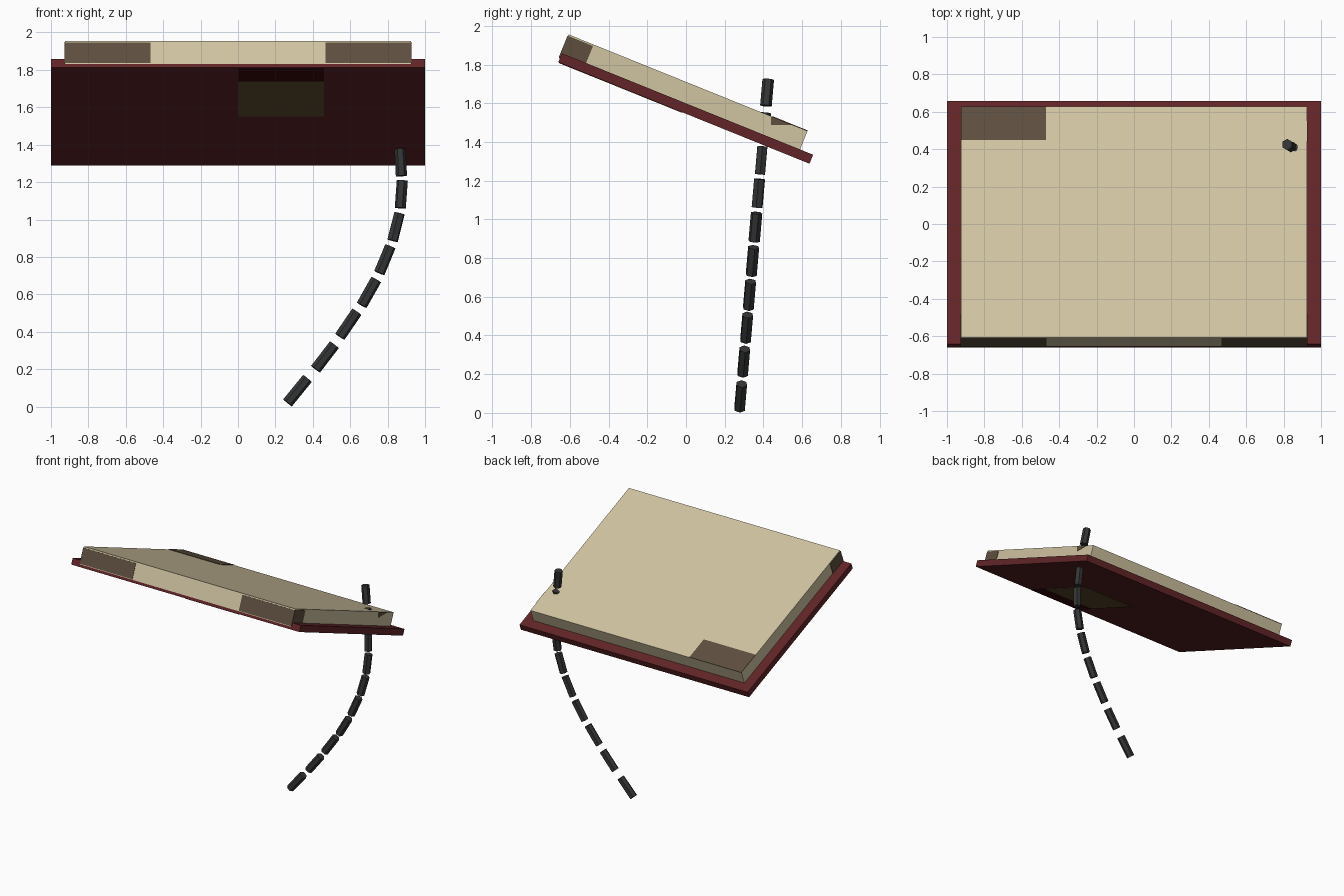
import bpy, bmesh, math
from mathutils import Matrix, Vector

if "Cube" in bpy.data.objects:
    bpy.data.objects.remove(bpy.data.objects["Cube"])


def material(name, hexcode):
    def lin(c):
        return c / 12.92 if c <= 0.04045 else ((c + 0.055) / 1.055) ** 2.4
    m = bpy.data.materials.new(name)
    m.diffuse_color = [lin(int(hexcode[i:i + 2], 16) / 255) for i in (0, 2, 4)] + [1]
    m.use_nodes = True
    m.node_tree.nodes["Principled BSDF"].inputs["Base Color"].default_value = m.diffuse_color
    return m


CREAM = material("cream paper", "D0C3A1")
MAROON = material("maroon cover", "622527")
DARK = material("dark maroon", "3A080C")
BROWN = material("brown patch", "5E4F3F")
OLIVE = material("olive brown", "63502F")
BLACK = material("charcoal", "343536")

# Tilted frame: x across, y down the slope, z away from the cover
TILT = Matrix.Translation((0, -0.66, 1.812)) @ Matrix.Rotation(math.radians(-22), 4, 'X')


def finish(name, bm, mat):
    bmesh.ops.recalc_face_normals(bm, faces=bm.faces)
    me = bpy.data.meshes.new(name)
    bm.to_mesh(me)
    bm.free()
    me.materials.append(mat)
    ob = bpy.data.objects.new(name, me)
    bpy.context.collection.objects.link(ob)
    return ob


def slab(name, x, u, n, mat):
    bm = bmesh.new()
    bmesh.ops.create_cube(bm, size=1)
    for v in bm.verts:
        v.co = TILT @ Vector([r[0] if c < 0 else r[1] for r, c in zip((x, u, n), v.co)])
    return finish(name, bm, mat)


# Cover board and page block
slab("cover", (-1, 1), (0, 1.40), (0, 0.05), MAROON)
W, U0, U1, TOP = 0.925, -0.004, 1.327, 0.153
slab("pages", (-W, W), (U0, U1), (0.02, TOP), CREAM)

# Stained corners on the front edge and the sides of the pages
E = 0.003
for s, side in ((-1, "left"), (1, "right")):
    slab("front_stain_" + side, sorted((s * 0.467, s * (W + E))),
         (U0 - E, U0 + E), (0.024, 0.143), BROWN)
    slab("side_stain_" + side, sorted((s * (W - E), s * (W + E))),
         (U0, 0.135), (0.024, 0.145), BROWN)

# Stain on the top page, back left corner
slab("top_stain", (-W, -0.47), (1.133, U1), (TOP - E, TOP + E), BROWN)

# Small wedge-shaped stain on the right page edge
bm = bmesh.new()
tri = ((1.125, TOP), (1.245, TOP), (1.14, 0.112))
face = bm.faces.new([bm.verts.new(TILT @ Vector((W + E, u, n))) for u, n in tri])
ext = bmesh.ops.extrude_face_region(bm, geom=[face])
for v in ext["geom"]:
    if isinstance(v, bmesh.types.BMVert):
        v.co.x -= 2 * E
finish("edge_wedge_stain", bm, BROWN)

# Painted panels below the cover
slab("underside_dark_panel", (0, 0.46), (0.005, 0.187), (-E, E), DARK)
slab("underside_olive_panel", (0, 0.46), (0.187, 0.69), (-E, E), OLIVE)

# Dashed ribbon of short hexagonal rods
path = [Vector((x, 0.275 + 0.087 * z, z)) for x, z in (
    (0.318, 0.085), (0.465, 0.265), (0.59, 0.44), (0.70, 0.61), (0.785, 0.785),
    (0.845, 0.96), (0.873, 1.135), (0.87, 1.305), (0.855, 1.48), (0.829, 1.655))]
last = len(path) - 1
for i, p in enumerate(path):
    d = path[min(i + 1, last)] - path[max(i - 1, 0)]
    length = 0.168 - 0.03 * i / last
    bm = bmesh.new()
    bmesh.ops.create_cone(bm, cap_ends=True, segments=6, radius1=0.03, radius2=0.03,
                          depth=length,
                          matrix=Matrix.Translation(p) @ d.to_track_quat('Z', 'Y').to_matrix().to_4x4())
    finish("ribbon_rod_%d" % (i + 1), bm, BLACK)
